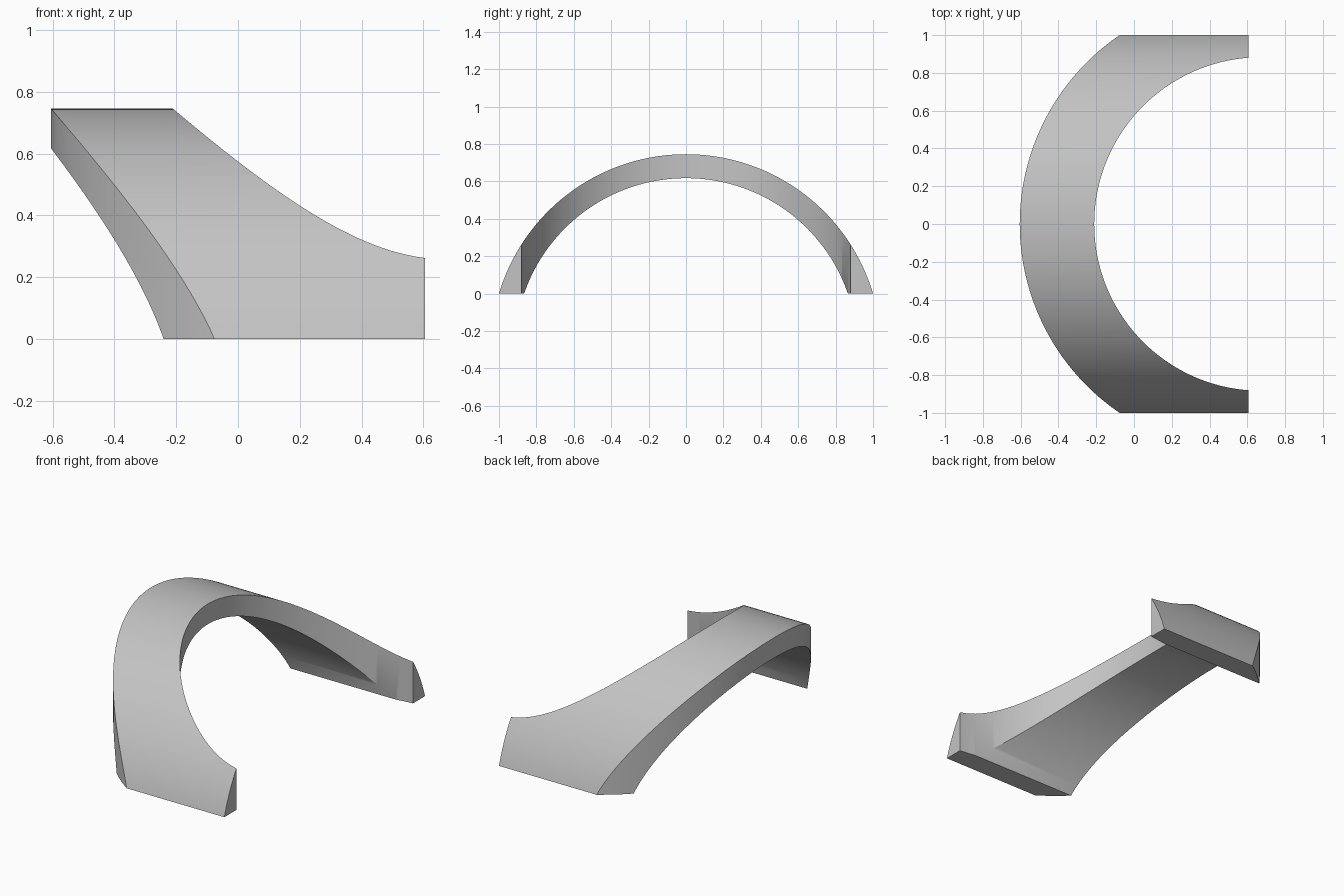
import bpy
from math import sin, cos, asin, acos, pi
from mathutils import Vector

cube = bpy.data.objects.get("Cube")
if cube:
    bpy.data.objects.remove(cube)

END_X = 0.605   # flat cut at the open end
STEPS = 96


def arc(centre, radius, start, end):
    """Points (u, v) along a circular arc."""
    angles = [start + (end - start) * i / STEPS for i in range(STEPS + 1)]
    return [(centre[0] + radius * cos(a), centre[1] + radius * sin(a)) for a in angles]


def prism(name, outline, to_3d, low, high):
    """Extrude a closed outline between two depths."""
    n = len(outline)
    verts = [to_3d(u, v, d) for d in (low, high) for u, v in outline]
    faces = [tuple(range(n))[::-1], tuple(range(n, 2 * n))]
    faces += [(i, (i + 1) % n, n + (i + 1) % n, n + i) for i in range(n)]
    mesh = bpy.data.meshes.new(name)
    mesh.from_pydata(verts, [], faces)
    obj = bpy.data.objects.new(name, mesh)
    bpy.context.collection.objects.link(obj)
    return obj


# Arched band: two concentric arcs in the side plane, swept along x
drop, r_out, r_in = 0.2986, 1.0436, 0.9156
a_out, a_in = asin(drop / r_out), asin(drop / r_in)
band = (arc((0, -drop), r_out, a_out, pi - a_out)
        + arc((0, -drop), r_in, pi - a_in, a_in))
arch = prism("curved_arch", band, lambda u, v, d: Vector((d, u, v)), -0.8, END_X)

# Crescent plan: outer and inner arcs, swept upwards
in_x, in_r = 0.672, 0.8826
a_end = acos((END_X - in_x) / in_r)
crescent = (arc((END_X, 0), 1.21, pi / 2, 3 * pi / 2)
            + arc((in_x, 0), in_r, 2 * pi - a_end, a_end))
# keep the cutter slightly longer than the arch at the open end
crescent.insert(STEPS + 1, (END_X + 0.1, -1.21))
crescent.insert(STEPS + 2, (END_X + 0.1, crescent[STEPS + 2][1]))
crescent += [(END_X + 0.1, crescent[-1][1]), (END_X + 0.1, 1.21)]
cutter = prism("plan_cutter", crescent, lambda u, v, d: Vector((u, v, d)), -0.2, 1.0)
cutter.hide_render = True

# Trim the arch to the crescent
trim = arch.modifiers.new("trim", "BOOLEAN")
trim.operation = "INTERSECT"
trim.solver = "EXACT"
trim.object = cutter
bpy.ops.object.select_all(action="DESELECT")
bpy.context.view_layer.objects.active = arch
arch.select_set(True)
bpy.ops.object.modifier_apply(modifier="trim")
bpy.data.objects.remove(cutter)

# Plain grey finish
grey = bpy.data.materials.new("plain_grey")
grey.use_nodes = True
colour = (0.55, 0.55, 0.55, 1)
grey.diffuse_color = colour
grey.node_tree.nodes["Principled BSDF"].inputs["Base Color"].default_value = colour
arch.data.materials.clear()
arch.data.materials.append(grey)
bpy.ops.object.shade_smooth_by_angle(angle=pi / 6)
